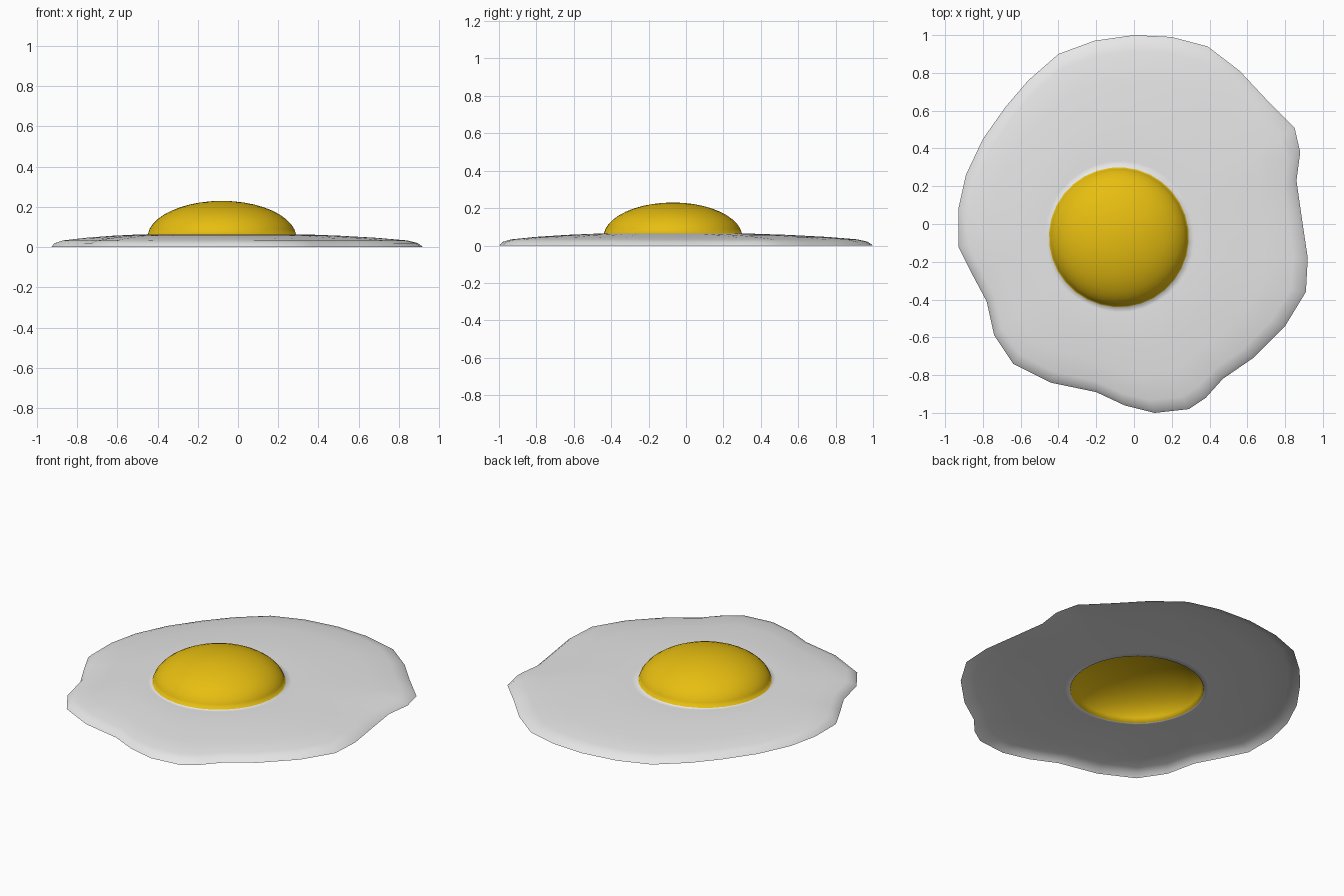
import bpy
import bmesh
from math import cos, sin, pi, atan2
from mathutils import Vector

default_cube = bpy.data.objects.get("Cube")
if default_cube:
    bpy.data.objects.remove(default_cube, do_unlink=True)


def make_material(name, colour):
    material = bpy.data.materials.new(name)
    material.use_nodes = True
    material.diffuse_color = colour
    material.node_tree.nodes["Principled BSDF"].inputs["Base Color"].default_value = colour
    return material


# Wavy outer edge of the egg white, clockwise from the back
OUTLINE = [Vector((x, y, 0)) for x, y in (
    (0, 1), (.2, .99), (.39, .94), (.56, .81), (.7, .66), (.85, .51), (.88, .38), (.86, .23),
    (.89, .02), (.92, -.18), (.91, -.36), (.8, -.54), (.63, -.71), (.47, -.82), (.38, -.92),
    (.29, -.98), (.11, -1), (-.05, -.96), (-.2, -.89), (-.44, -.84), (-.64, -.74), (-.74, -.59),
    (-.78, -.41), (-.86, -.26), (-.93, -.12), (-.93, .08), (-.89, .26), (-.8, .45),
    (-.68, .62), (-.56, .76), (-.4, .9), (-.21, .97))]
COUNT = len(OUTLINE)

# Yolk dome: a flattened ellipsoid cut just above its widest level
YOLK_CENTRE = Vector((-.08, -.07, 0))
YOLK_RADIUS, YOLK_HEIGHT, YOLK_BASE = .372, .185, .045
DOME_RINGS = 10
RIM_TILT = pi / 2 * .94

# Egg white slope: share of the way from yolk to outer edge, and height
WHITE_PROFILE = ((.05, .064), (.35, .057), (.65, .046), (.88, .033), (.96, .02), (1, 0))

start_edge = OUTLINE[0] - YOLK_CENTRE
START_ANGLE = atan2(start_edge.y, start_edge.x)


def yolk_point(index, tilt):
    angle = START_ANGLE - 2 * pi * index / COUNT
    radius = YOLK_RADIUS * sin(tilt)
    height = YOLK_BASE + YOLK_HEIGHT * cos(tilt)
    return YOLK_CENTRE + Vector((radius * cos(angle), radius * sin(angle), height))


def white_point(index, share, height):
    point = yolk_point(index, RIM_TILT).lerp(OUTLINE[index], share)
    point.z = height
    return point


def bridge(bm, inner, outer, material_index):
    for i in range(COUNT):
        j = (i + 1) % COUNT
        face = bm.faces.new((inner[i], inner[j], outer[j], outer[i]))
        face.material_index = material_index


# One open sheet, so that the yolk flows softly into the white
bm = bmesh.new()
apex = bm.verts.new(YOLK_CENTRE + Vector((0, 0, YOLK_BASE + YOLK_HEIGHT)))
rings = []
for step in range(1, DOME_RINGS + 1):
    tilt = RIM_TILT * step / DOME_RINGS
    rings.append([bm.verts.new(yolk_point(i, tilt)) for i in range(COUNT)])
for share, height in WHITE_PROFILE:
    rings.append([bm.verts.new(white_point(i, share, height)) for i in range(COUNT)])

# Yolk cap, then yolk bands (slot 1) and white bands (slot 0)
for i in range(COUNT):
    cap = bm.faces.new((apex, rings[0][(i + 1) % COUNT], rings[0][i]))
    cap.material_index = 1
for number, (inner, outer) in enumerate(zip(rings, rings[1:]), start=1):
    bridge(bm, inner, outer, 1 if number < DOME_RINGS else 0)
for face in bm.faces:
    face.smooth = True
    face.normal_update()
if sum(face.normal.z for face in bm.faces) < 0:
    bmesh.ops.reverse_faces(bm, faces=bm.faces[:])

mesh = bpy.data.meshes.new("fried_egg")
bm.to_mesh(mesh)
bm.free()
mesh.materials.append(make_material("egg white", (.8, .8, .8, 1)))
mesh.materials.append(make_material("yolk yellow", (.9, .58, .006, 1)))
egg = bpy.data.objects.new("fried_egg", mesh)
bpy.context.collection.objects.link(egg)
